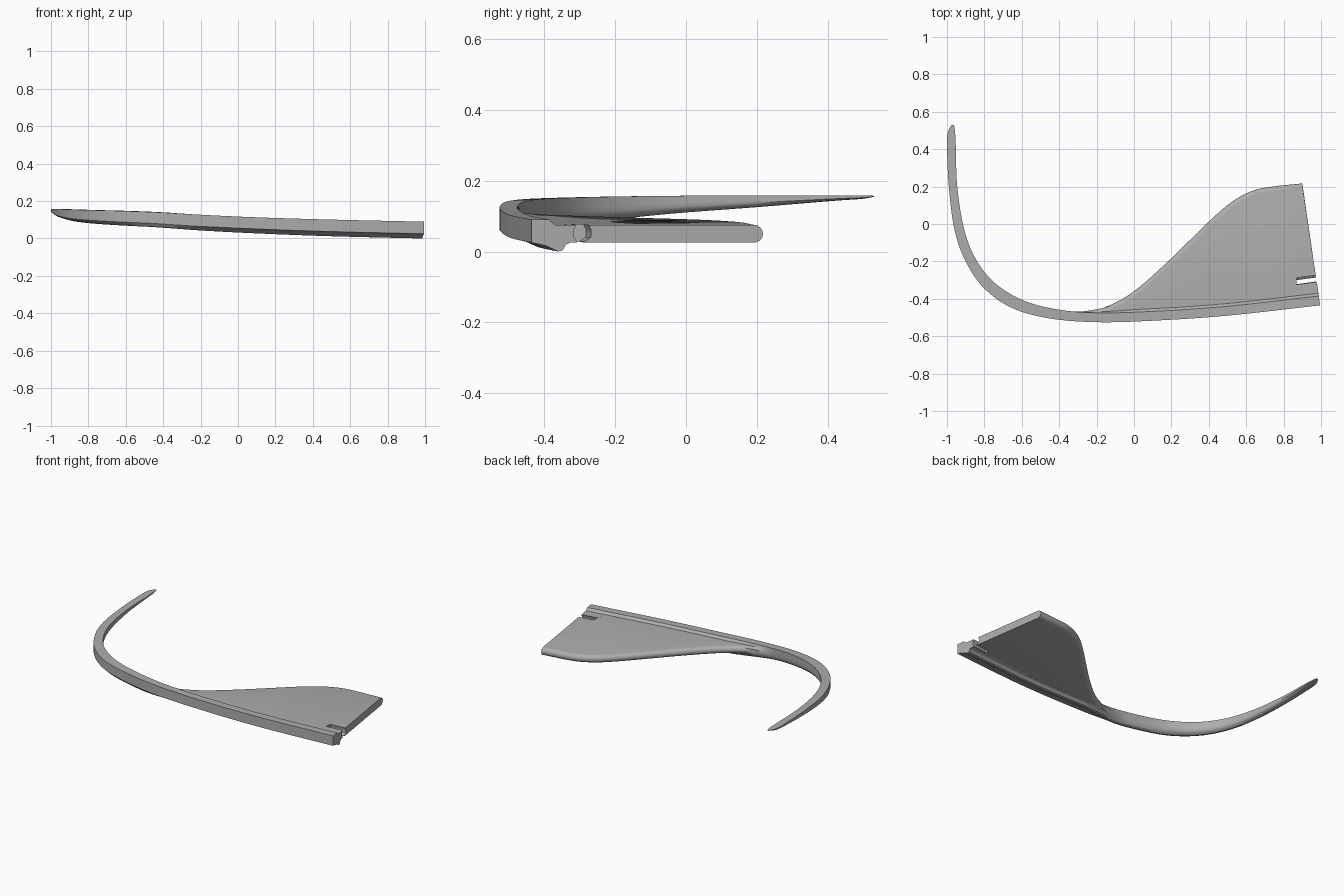
import bpy, bmesh, math
from mathutils import Vector

if "Cube" in bpy.data.objects:
    bpy.data.objects.remove(bpy.data.objects["Cube"], do_unlink=True)

grey = bpy.data.materials.new("plain_grey")
grey.use_nodes = True
grey.diffuse_color = (0.42, 0.42, 0.42, 1)
grey.node_tree.nodes["Principled BSDF"].inputs["Base Color"].default_value = grey.diffuse_color


def spline(points, steps):
    """Smooth curve through points of any dimension."""
    p = [Vector(q) for q in points]
    p = [p[0] * 2 - p[1]] + p + [p[-1] * 2 - p[-2]]
    out = []
    for i in range(1, len(p) - 2):
        a, b, c, d = p[i - 1:i + 3]
        for k in range(steps):
            t = k / steps
            out.append((b * 2 + (c - a) * t + (a * 2 - b * 5 + c * 4 - d) * t * t
                        + (b * 3 - a - c * 3 + d) * t ** 3) / 2)
    return out + [p[-2]]


def loft(name, rings):
    """Closed skin over a row of equal-sized section rings."""
    bm = bmesh.new()
    rows = [[bm.verts.new(v) for v in r] for r in rings]
    n = len(rows[0])
    for r, s in zip(rows, rows[1:]):
        for j in range(n):
            bm.faces.new((r[j], r[(j + 1) % n], s[(j + 1) % n], s[j]))
    bm.faces.new(rows[0])
    bm.faces.new(rows[-1])
    bmesh.ops.recalc_face_normals(bm, faces=bm.faces)
    mesh = bpy.data.meshes.new(name)
    bm.to_mesh(mesh)
    bm.free()
    mesh.materials.append(grey)
    ob = bpy.data.objects.new(name, mesh)
    bpy.context.collection.objects.link(ob)
    return ob


def select(ob):
    bpy.ops.object.select_all(action='DESELECT')
    ob.select_set(True)
    bpy.context.view_layer.objects.active = ob


# Curved rail: outer xy, inner xy, then top and bottom heights
outer = spline([(-.975, .53), (-.995, .49), (-1, .42), (-.99, .2), (-.96, -.03),
                (-.9, -.2), (-.8, -.345), (-.65, -.45), (-.45, -.505), (-.2, -.525),
                (.1, -.517), (.5, -.49), (.995, -.435)], 8)
inner = spline([(-.963, .53), (-.957, .495), (-.953, .42), (-.945, .2), (-.91, -.02),
                (-.85, -.18), (-.75, -.31), (-.6, -.405), (-.42, -.455), (-.2, -.475),
                (.104, -.467), (.5, -.44), (.988, -.385)], 8)
height = spline([(.157, .154), (.158, .148), (.158, .143), (.158, .125), (.157, .108),
                 (.155, .092), (.152, .08), (.148, .07), (.141, .06), (.127, .043),
                 (.113, .027), (.101, .012), (.09, 0)], 8)

# Sections as (across, up): plain arm, and rail with step and underside ridge
arm = [(0, 1), (1, 1), (1, .8), (1, .6), (1, .38), (.93, .22), (.78, .08),
       (.5, 0), (.22, .07), (0, .25)]
rail = [(0, 1), (1, 1), (1.3, .83), (2.2, .83), (2.2, .28), (1.95, .22), (1.75, .04),
        (1.5, 0), (.8, .18), (0, .28)]
rings = []
for o, i, h in zip(outer, inner, height):
    f = min(max((o.x + .35) / .4, 0), 1)
    f = f * f * (3 - 2 * f)
    ring = []
    for a, b in zip(arm, rail):
        u, w = Vector(a).lerp(Vector(b), f)
        p = o.lerp(i, u)
        ring.append((p.x, p.y, h.y + (h.x - h.y) * w))
    rings.append(ring)
rail_ob = loft("curved_rail", rings)

# Flat plate with a rounded S-shaped back edge
edge = spline([(-.25, -.472), (-.13, -.435), (0, -.36), (.15, -.23), (.3, -.085),
               (.44, .05), (.54, .13), (.64, .18), (.74, .2), (.9, .217)], 8)
roots = [(o.lerp(i, .6), h) for o, i, h in zip(outer, inner, height)][-25:]
rings = []
for k, (root, h) in enumerate(roots):
    j = k * 3
    e = edge[j]
    t = (edge[min(j + 1, len(edge) - 1)] - edge[max(j - 1, 0)]).normalized()
    n = Vector((-t.y, t.x))
    top, bottom = (h.y + (h.x - h.y) * w for w in (.83, .28))
    r, mid = (top - bottom) / 2, (top + bottom) / 2
    ring = [(root.x, root.y, bottom), (root.x, root.y, top)]
    for s in range(9):
        a = math.pi * (.5 - s / 8)
        p = e + n * r * (math.cos(a) - 1)
        ring.append((p.x, p.y, mid + r * math.sin(a)))
    rings.append(ring)
plate = loft("blade_plate", rings)

# Barrel-sided slot cut into the plate's end
left = [(-.012, .01), (-.014, .028), (-.022, .04), (-.024, .05), (-.022, .062), (-.016, .075), (-.016, .09)]
right = [(.02, .09), (.02, .075), (.026, .062), (.027, .05), (.025, .04), (.008, .028), (.006, .01)]
cutter = loft("slot_cutter", [[(x, -.308 + .14 * (x - .87) + y, z) for y, z in left + right]
                              for x in (.87, 1.05)])
cutter.hide_render = True
select(plate)
cut = plate.modifiers.new("slot", 'BOOLEAN')
cut.operation = 'DIFFERENCE'
cut.solver = 'EXACT'
cut.object = cutter
bpy.ops.object.modifier_apply(modifier=cut.name)
bpy.data.objects.remove(cutter, do_unlink=True)

for ob in (rail_ob, plate):
    select(ob)
    bpy.ops.object.shade_smooth_by_angle(angle=math.radians(30))
